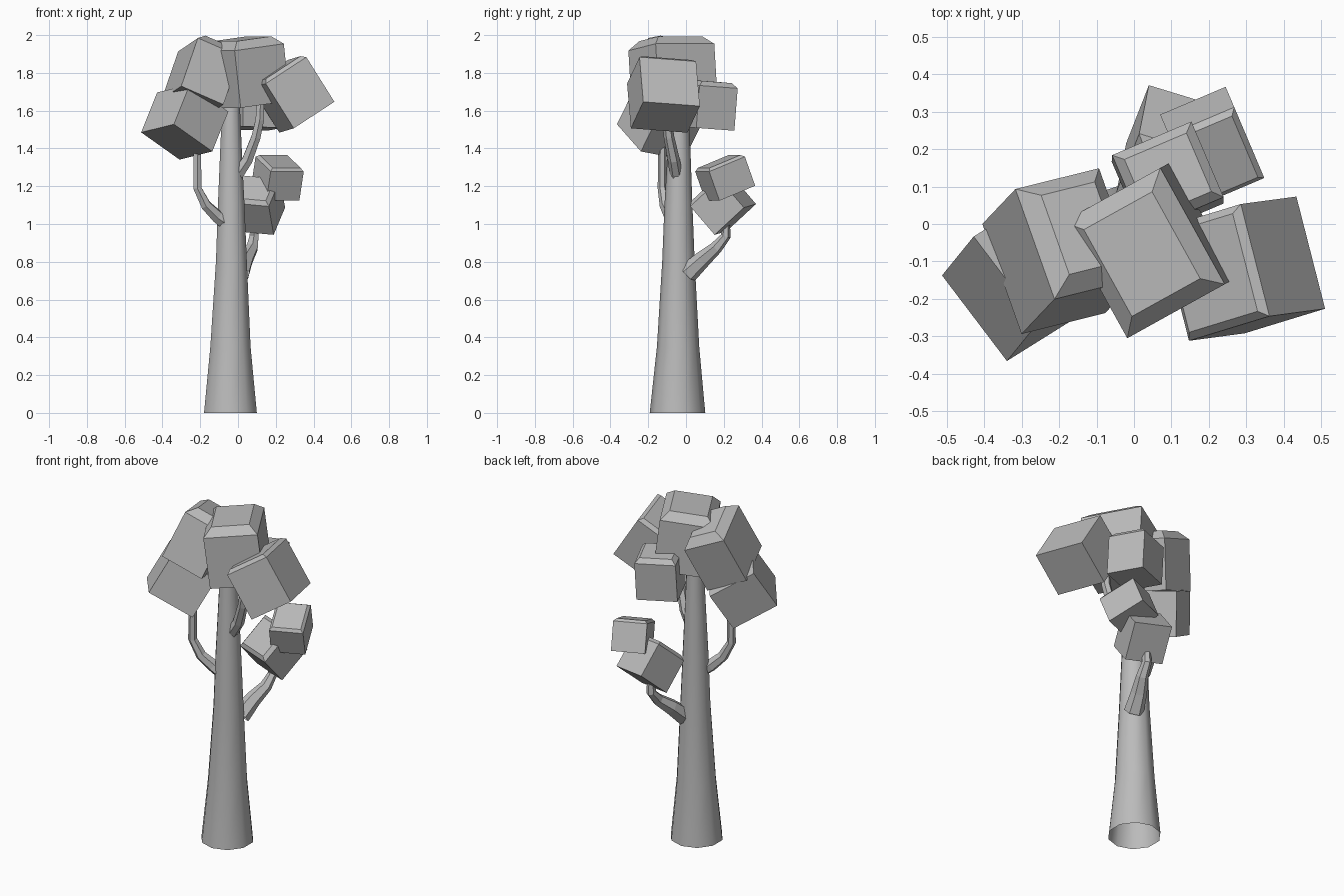
import bpy, bmesh, math
from mathutils import Euler, Matrix, Vector

cube = bpy.data.objects.get("Cube")
if cube:
    bpy.data.objects.remove(cube, do_unlink=True)

grey = bpy.data.materials.new("plain grey")
grey.use_nodes = True
COLOUR = (0.5, 0.5, 0.5, 1)
grey.diffuse_color = COLOUR
grey.node_tree.nodes["Principled BSDF"].inputs["Base Color"].default_value = COLOUR


def add_object(name, bm, smooth=None):
    bmesh.ops.recalc_face_normals(bm, faces=bm.faces)
    mesh = bpy.data.meshes.new(name)
    bm.to_mesh(mesh)
    bm.free()
    mesh.materials.append(grey)
    obj = bpy.data.objects.new(name, mesh)
    bpy.context.collection.objects.link(obj)
    if smooth:
        bpy.ops.object.select_all(action="DESELECT")
        obj.select_set(True)
        bpy.context.view_layer.objects.active = obj
        bpy.ops.object.shade_smooth_by_angle(angle=math.radians(smooth))
    return obj


def tube(name, path, sides, flat=False, smooth=None):
    """Open tube through (x, y, z, radius) points; flat keeps rings level."""
    bm = bmesh.new()
    pts = [Vector(p[:3]) for p in path]
    rings = []
    for i, p in enumerate(path):
        along = pts[min(i + 1, len(pts) - 1)] - pts[max(i - 1, 0)]
        axis = Vector((0, 0, 1)) if flat else along.normalized()
        turn = Vector((0, 0, 1)).rotation_difference(axis)
        ring = []
        for k in range(sides):
            a = math.tau * (k + 0.5) / sides
            ring.append(bm.verts.new(pts[i] + turn @ Vector((math.cos(a), math.sin(a), 0)) * p[3]))
        rings.append(ring)
    for low, high in zip(rings, rings[1:]):
        for k in range(sides):
            n = (k + 1) % sides
            bm.faces.new((low[k], low[n], high[n], high[k]))
    return add_object(name, bm, smooth)


def leaf_block(name, centre, size, tilt, chamfer):
    """Tilted box whose top rim is chamfered."""
    bm = bmesh.new()
    bmesh.ops.create_cube(bm, size=1, matrix=Matrix.Diagonal((*size, 1)))
    rim = [e for e in bm.edges if all(v.co.z > 0 for v in e.verts)]
    if chamfer:
        bmesh.ops.bevel(bm, geom=rim, offset=chamfer, segments=1, affect="EDGES")
    turn = Euler([math.radians(t) for t in tilt]).to_matrix().to_4x4()
    bm.transform(Matrix.Translation(centre) @ turn)
    return add_object(name, bm)


# Tapering trunk, open at the foot
tube("trunk", [(-0.04, -0.045, 0, 0.147), (-0.04, -0.042, 0.35, 0.112),
               (-0.035, -0.04, 0.8, 0.086), (-0.036, -0.04, 1.1, 0.074),
               (-0.037, -0.037, 1.35, 0.062), (-0.037, -0.035, 1.7, 0.046)],
     10, flat=True, smooth=50)

# Bent branches
tube("right_branch", [(-0.05, -0.06, 1.0, 0.042), (-0.11, -0.08, 1.04, 0.036),
                      (-0.17, -0.11, 1.1, 0.03), (-0.215, -0.125, 1.19, 0.025),
                      (-0.215, -0.125, 1.42, 0.022)], 6)
tube("left_branch", [(-0.01, -0.05, 1.25, 0.035), (0.05, -0.065, 1.34, 0.032),
                     (0.095, -0.09, 1.46, 0.028), (0.115, -0.1, 1.55, 0.026),
                     (0.12, -0.1, 1.66, 0.022)], 6)
tube("back_branch", [(0.01, 0.01, 0.74, 0.055), (0.04, 0.09, 0.815, 0.045),
                     (0.075, 0.16, 0.875, 0.034), (0.085, 0.21, 0.935, 0.027),
                     (0.085, 0.21, 1.04, 0.022)], 6)

# Foliage: centre, size, tilt in degrees, chamfer
blocks = {
    "crown_block": ((0.04, -0.07, 1.807), (0.3, 0.355, 0.35), (0, -7, 29), 0.045),
    "upper_right_block": ((-0.19, -0.065, 1.793), (0.25, 0.32, 0.33), (-14, 23, 14), 0.045),
    "lower_right_block": ((-0.282, -0.136, 1.54), (0.28, 0.29, 0.25), (-10, 31, 32), 0),
    "left_block": ((0.285, -0.12, 1.692), (0.265, 0.31, 0.3), (-5, -32, 17), 0.02),
    "back_block": ((0.09, 0.12, 1.63), (0.23, 0.22, 0.25), (-4, 2, 23), 0.025),
    "low_back_block": ((0.1, 0.19, 1.107), (0.22, 0.22, 0.22), (41, 5, -17), 0.02),
    "low_left_block": ((0.21, 0.205, 1.247), (0.19, 0.22, 0.18), (21, 0, 23), 0.015),
}
for block_name, spec in blocks.items():
    leaf_block(block_name, *spec)
